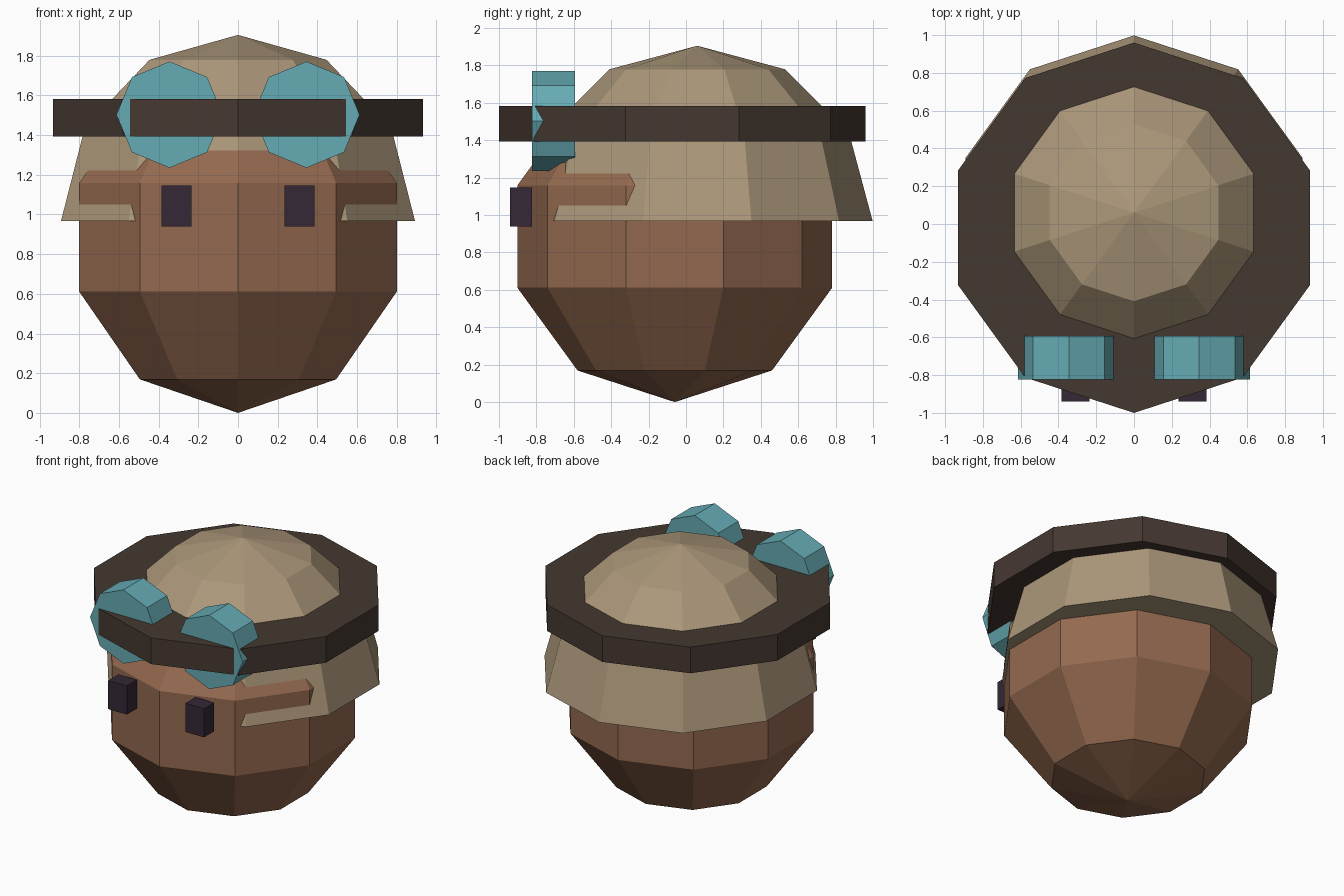
import bpy, bmesh, math
from mathutils import Matrix

if "Cube" in bpy.data.objects:
    bpy.data.objects.remove(bpy.data.objects["Cube"])


def material(name, rgb):
    m = bpy.data.materials.new(name)
    lin = [((c / 255 + 0.055) / 1.055) ** 2.4 for c in rgb]
    m.diffuse_color = (*lin, 1)
    m.use_nodes = True
    m.node_tree.nodes["Principled BSDF"].inputs["Base Color"].default_value = m.diffuse_color
    return m


SKIN = material("skin_brown", (148, 105, 79))
HAIR = material("sandy_tan", (172, 152, 122))
BAND = material("dark_leather", (69, 56, 49))
LENS = material("teal_glass", (102, 171, 180))
EYE = material("dark_plum", (52, 40, 54))


def finish(name, bm, mat, matrix):
    bmesh.ops.recalc_face_normals(bm, faces=bm.faces)
    bm.transform(matrix)
    me = bpy.data.meshes.new(name)
    bm.to_mesh(me)
    bm.free()
    me.materials.append(mat)
    ob = bpy.data.objects.new(name, me)
    bpy.context.collection.objects.link(ob)
    return ob


def lathe(name, profile, n, mat, matrix):
    """Flat-faced solid from (radius, height) rings; one corner points to -y."""
    bm = bmesh.new()
    rings = []
    for r, z in profile:
        if r < 1e-5:
            rings.append([bm.verts.new((0, 0, z))])
        else:
            angles = [2 * math.pi * k / n - math.pi / 2 for k in range(n)]
            rings.append([bm.verts.new((r * math.cos(a), r * math.sin(a), z)) for a in angles])
    for a, b in zip(rings, rings[1:]):
        for k in range(n):
            j = (k + 1) % n
            if len(a) == 1:
                bm.faces.new((a[0], b[j], b[k]))
            elif len(b) == 1:
                bm.faces.new((a[k], a[j], b[0]))
            else:
                bm.faces.new((a[k], a[j], b[j], b[k]))
    for ring in (rings[0], rings[-1]):
        if len(ring) > 1:
            bm.faces.new(ring)
    return finish(name, bm, mat, matrix)


def arc(radius, start, steps, step):
    angles = [math.radians(start + i * step) for i in range(steps + 1)]
    return [(radius * math.cos(a), radius * math.sin(a)) for a in angles]


T = Matrix.Translation

# Head: ten-sided sphere with five bands
lathe("head", arc(0.885, -90, 5, 36), 10, SKIN, T((0, -0.06, 0.885)))

# Hair cap: closed half sphere set slightly back, so the face pokes through
lathe("hair_cap", arc(0.938, 0, 3, 30), 10, HAIR, T((0, 0.06, 0.967)))

# Goggle strap: wide flat ten-sided disc
lathe("goggle_strap", [(0.98, -0.095), (0.98, 0.095)], 10, BAND, T((0, -0.02, 1.487)))

# Goggle lenses and eyes, one of each per side
for side, s in (("left", 1), ("right", -1)):
    lathe(side + "_goggle_lens", [(0.268, -0.115), (0.268, 0.115)], 8, LENS,
          T((0.345 * s, -0.708, 1.503)) @ Matrix.Rotation(math.pi / 2, 4, 'X'))
    bm = bmesh.new()
    bmesh.ops.create_cube(bm, size=1)
    finish(side + "_eye", bm, EYE,
           T((0.31 * s, -0.882, 1.043)) @ Matrix.Diagonal((0.15, 0.117, 0.208, 1)))
